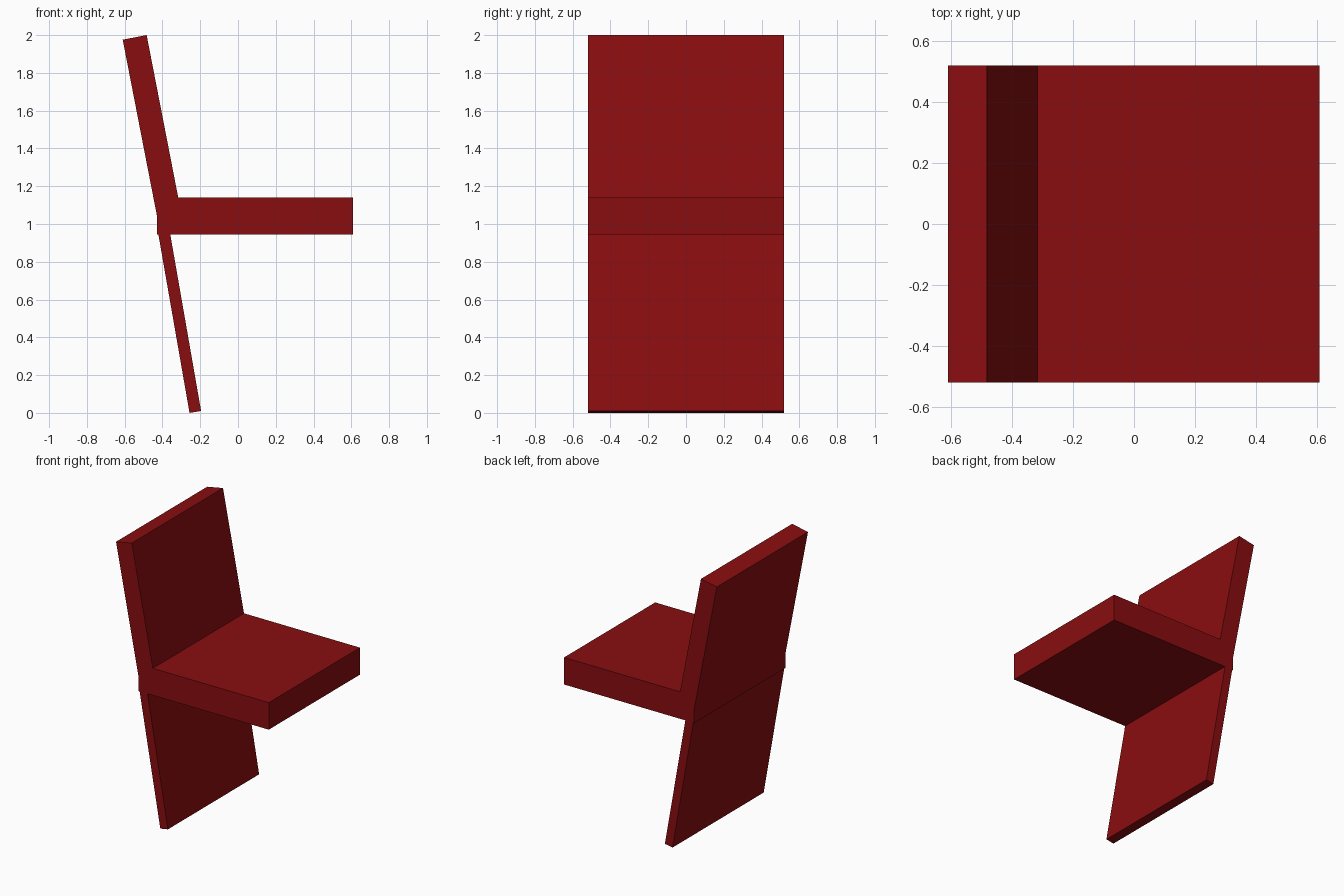
import bpy
from math import radians, sin, cos

cube = bpy.data.objects.get("Cube")
if cube:
    bpy.data.objects.remove(cube, do_unlink=True)

# Single dark red material
red = bpy.data.materials.new("dark_red")
red.use_nodes = True
colour = (0.25, 0.004, 0.005, 1.0)
red.diffuse_color = colour
red.node_tree.nodes["Principled BSDF"].inputs["Base Color"].default_value = colour

WIDTH = 1.04


def slab(name, x, z, thickness, height, lean=0.0):
    """Box as wide as the chair, centred on (x, z), leaning back by lean."""
    bpy.ops.mesh.primitive_cube_add(size=1, location=(x, 0, z))
    ob = bpy.context.object
    ob.name = name
    ob.scale = (thickness, WIDTH, height)
    ob.rotation_euler.y = -lean
    ob.data.materials.append(red)
    return ob


# Seat
slab("seat", 0.09, 1.043, 1.04, 0.195)

# Backrest, hung down from the middle of its top edge
lean, length = radians(11), 1.02
slab("backrest", -0.547 + sin(lean) * length / 2, 1.988 - cos(lean) * length / 2,
     0.129, length, lean)

# Leg panel, raised from the middle of its bottom edge
lean, length = radians(9.9), 1.0
slab("leg_panel", -0.226 - sin(lean) * length / 2, 0.005 + cos(lean) * length / 2,
     0.062, length, lean)
